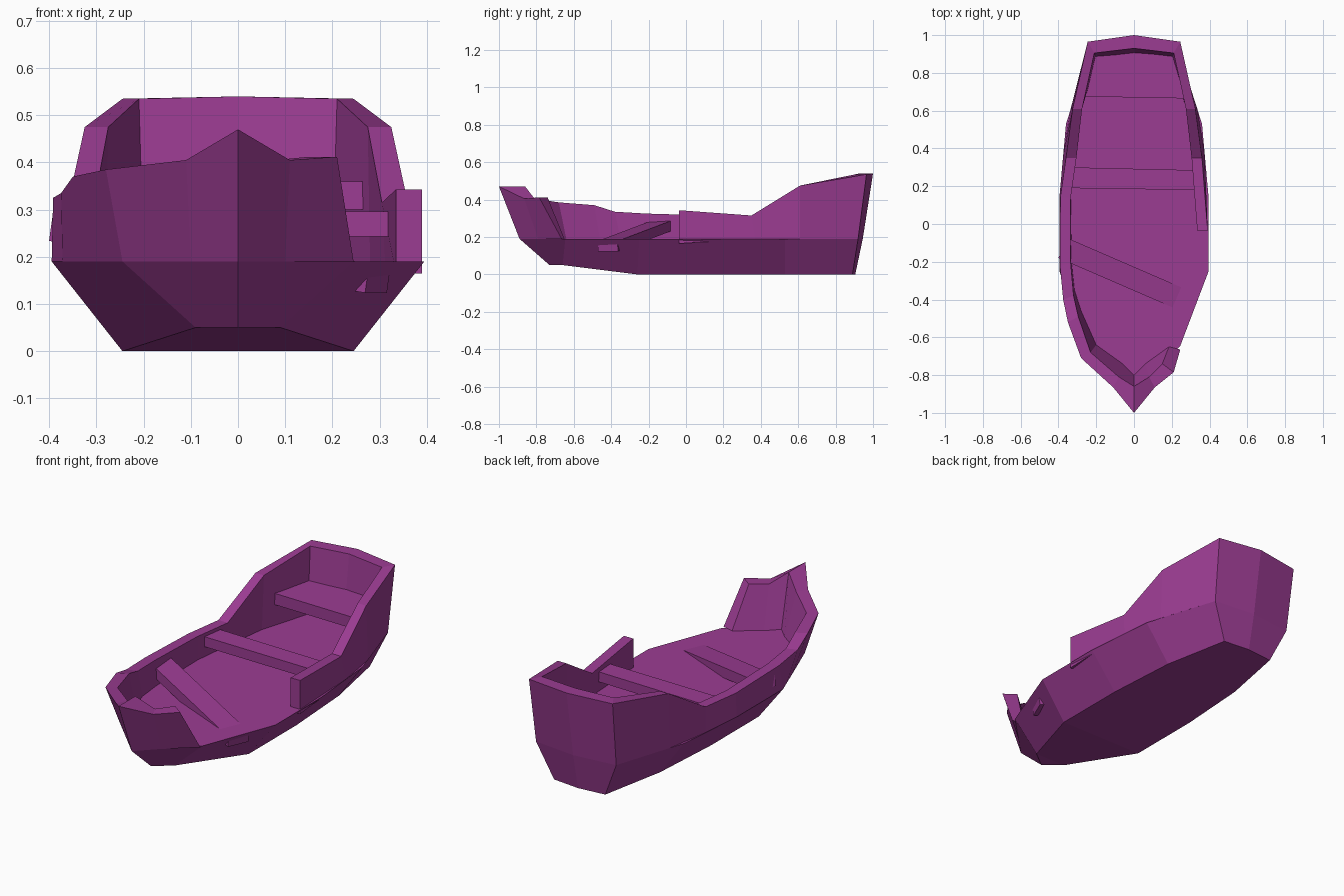
import bpy, bmesh, math
from mathutils import Matrix, Vector

if "Cube" in bpy.data.objects:
    bpy.data.objects.remove(bpy.data.objects["Cube"])

purple = bpy.data.materials.new("purple_wood")
purple.diffuse_color = (0.33, 0.045, 0.29, 1)
purple.use_nodes = True
purple.node_tree.nodes["Principled BSDF"].inputs["Base Color"].default_value = purple.diffuse_color
FLOOR = 0.19


def finish(bm, name):
    bmesh.ops.remove_doubles(bm, verts=bm.verts, dist=0.0005)
    bmesh.ops.recalc_face_normals(bm, faces=bm.faces)
    mesh = bpy.data.meshes.new(name)
    bm.to_mesh(mesh)
    bm.free()
    mesh.materials.append(purple)
    obj = bpy.data.objects.new(name, mesh)
    bpy.context.collection.objects.link(obj)
    return obj


def full_ring(half):
    """Bow-to-stern half outline mirrored into a closed loop."""
    return half + [(-x, y, z) for x, y, z in half[-2:0:-1]]


def prism(name, lower, upper, matrix=None):
    """Solid between two loops of equal length."""
    bm = bmesh.new()
    a = [bm.verts.new(p) for p in lower]
    b = [bm.verts.new(p) for p in upper]
    n = len(a)
    for i in range(n):
        j = (i + 1) % n
        bm.faces.new((a[i], a[j], b[j], b[i]))
    bm.faces.new(b)
    bm.faces.new(a[::-1])
    if matrix:
        bm.transform(matrix)
    return bm, a


# Lower hull with flat floor
deck = [(x, y, FLOOR) for x, y in ((0, -.89), (.245, -.645), (.395, -.25), (.395, .14),
                                  (.36, .53), (.235, .92), (0, .945))]
keel = [(0, -.73, .05), (.09, -.66, .05), (.245, -.26, 0), (.245, .14, 0),
        (.22, .53, 0), (.15, .89, 0), (0, .905, 0)]
bm, low = prism("hull", full_ring(keel), full_ring(deck))
# split the underside across the hull so each panel is flat
bmesh.ops.connect_verts(bm, verts=[low[1], low[-1]])
bmesh.ops.connect_verts(bm, verts=[low[2], low[-2]])
finish(bm, "hull")

# Side wall stations, bow to stern:
# outer top x y z, outer base x y, inner top x y, inner base x y
wall = [
    (0, -1.0, .47, 0, -.89, 0, -.86, 0, -.80),
    (.11, -.865, .405, .10, -.79, .08, -.81, .06, -.74),
    (.28, -.71, .385, .245, -.645, .23, -.68, .20, -.64),
    (.35, -.52, .37, .335, -.41, .295, -.49, .28, -.46),
    (.375, -.40, .335, .372, -.31, .32, -.38, .315, -.35),
    (.392, -.22, .325, .395, -.25, .335, -.21, .33, -.21),
    (.39, .14, .315, .395, .14, .335, .14, .335, .14),
    (.36, .35, .315, .374, .37, .305, .35, .312, .35),
    (.325, .61, .475, .335, .61, .275, .61, .28, .60),
    (.245, .965, .535, .235, .92, .21, .905, .20, .87),
    (0, 1.0, .54, 0, .945, 0, .93, 0, .885),
]
bow_break = (.21, -.785, .412, .245, -.665, .15, -.74, .185, -.65)
side_break = (.39, -.037, .343, .39, -.037, .335, -.037, .335, -.037)


def station(s, side, base=FLOOR):
    ox, oy, oz, bx, by, ix, iy, jx, jy = s
    return [Vector((side * x, y, z)) for x, y, z in
            ((bx, by, base), (ox, oy, oz), (ix, iy, oz), (jx, jy, base))]


# One wall runs from the bow break round the left side and stern to the side break
path = [station(bow_break, 1), station(wall[1], 1)]
path += [station(s, -1) for s in wall]
path += [station(wall[i], 1) for i in (9, 8, 7)]
path.append(station(side_break, 1, .165))

bm = bmesh.new()
rows = [[bm.verts.new(p) for p in s] for s in path]
for r, s in zip(rows, rows[1:]):
    for k in range(4):
        m = (k + 1) % 4
        bm.faces.new((r[k], r[m], s[m], s[k]))
bm.faces.new(rows[0])
bm.faces.new(rows[-1][::-1])
finish(bm, "side_wall")


def plank(name, outline, z0, z1, matrix=None):
    bm, _ = prism(name, [(x, y, z0) for x, y in outline],
                  [(x, y, z1) for x, y in outline], matrix)
    finish(bm, name)


# Benches
plank("middle_bench", [(-.335, .19), (.32, .18), (.32, .285), (-.33, .30)], .243, .296)
plank("stern_bench", [(-.275, .675), (.265, .665), (.21, .90), (0, .92), (-.21, .90)],
      .30, .36)

# Broken bench, its loose end fallen through the floor
start, end = Vector((-.37, -.13, .288)), Vector((.30, -.42, .178))
d = (end - start).normalized()
side = Vector((0, 0, 1)).cross(d).normalized()
up = d.cross(side)
frame = Matrix.Translation(start) @ Matrix((d, side, up)).transposed().to_4x4()
length = (end - start).length
plank("broken_bench", [(0, -.058), (length, -.058), (length, .058), (0, .058)],
      -.055, 0, frame)
